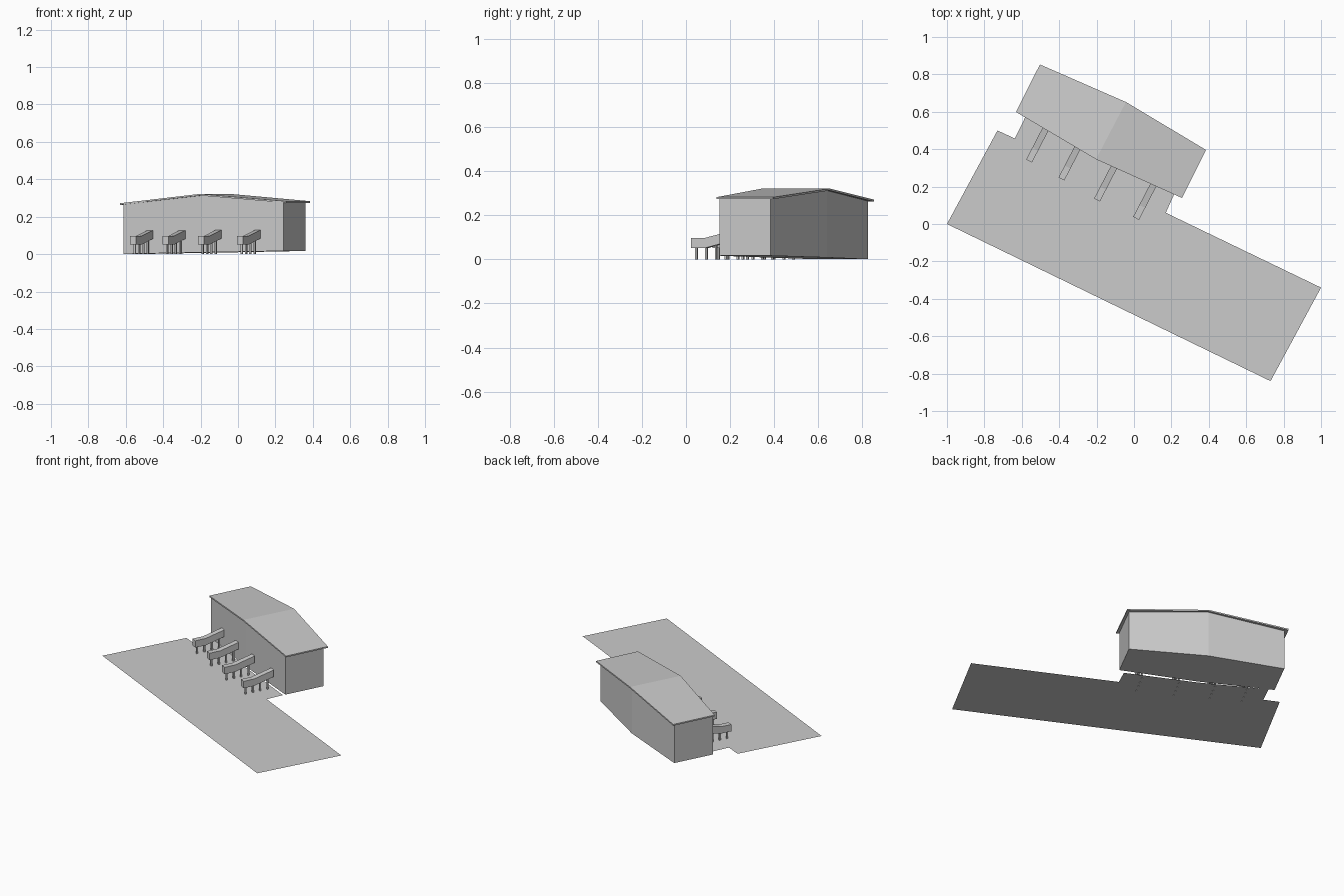
import bpy
import bmesh
from mathutils import Vector

if "Cube" in bpy.data.objects:
    bpy.data.objects.remove(bpy.data.objects["Cube"])

ACROSS = Vector((0.46, 0.888, 0)).normalized()   # from yard into the building
ALONG = Vector((ACROSS.y, -ACROSS.x, 0))         # along the building front


def finish(name, bm):
    bmesh.ops.recalc_face_normals(bm, faces=bm.faces)
    me = bpy.data.meshes.new(name)
    bm.to_mesh(me)
    bm.free()
    ob = bpy.data.objects.new(name, me)
    bpy.context.scene.collection.objects.link(ob)
    return ob


def sweep(name, sections):
    """Join equal four-point cross-sections into a closed solid."""
    bm = bmesh.new()
    rings = [[bm.verts.new(p) for p in s] for s in sections]
    for a, b in zip(rings, rings[1:]):
        for i in range(4):
            j = (i + 1) % 4
            bm.faces.new((a[i], a[j], b[j], b[i]))
    bm.faces.new(rings[0])
    bm.faces.new(rings[-1])
    return finish(name, bm)


def slab(name, frames):
    """Each frame: front xy, back xy, bottom z, top z."""
    return sweep(name, [[(*f, lo), (*b, lo), (*b, hi), (*f, hi)]
                        for f, b, lo, hi in frames])


# Hall walls, slightly bowed along both long sides, floor following the slope
slab("hall_walls", [
    ((-0.612, 0.592), (-0.492, 0.826), 0.001, 0.266),
    ((-0.197, 0.360), (-0.049, 0.640), 0.009, 0.314),
    ((0.243, 0.152), (0.362, 0.384), 0.017, 0.277)])

# Overhanging gabled roof
slab("roof", [
    ((-0.631, 0.599), (-0.503, 0.853), 0.263, 0.272),
    ((-0.203, 0.346), (-0.043, 0.652), 0.313, 0.322),
    ((0.257, 0.139), (0.385, 0.396), 0.274, 0.283)])

# Flat yard with the raised tab meeting the hall front
bm = bmesh.new()
outline = [(-1, 0), (0.73, -0.84), (1, -0.34), (0.17, 0.06), (0.217, 0.164),
           (-0.197, 0.360), (-0.58, 0.574), (-0.637, 0.457), (-0.73, 0.50)]
bm.faces.new([bm.verts.new((x, y, 0.002)) for x, y in outline])
yard = finish("yard", bm)

# Loading ramps: level outer end, then rising to the hall wall
PROFILE = [(0.0, 0.052, 0.097), (0.072, 0.052, 0.098), (0.205, 0.084, 0.129)]
HALF = 0.0175
LEG = 0.005


def underside(s):
    return 0.052 + max(0, s - 0.072) * 0.24


ends = [(-0.561, 0.337), (-0.388, 0.241), (-0.198, 0.128), (0.011, 0.030)]
for n, (x, y) in enumerate(ends, 1):
    base = Vector((x, y, 0))
    sections = []
    for s, lo, hi in PROFILE:
        c = base + ACROSS * s
        l, r = c - ALONG * HALF, c + ALONG * HALF
        sections.append([(l.x, l.y, lo), (r.x, r.y, lo),
                         (r.x, r.y, hi), (l.x, l.y, hi)])
    sweep(f"loading_ramp_{n}", sections)

    # Single row of posts below each ramp
    for k in range(4):
        s = 0.021 + 0.05 * k
        c = base + ACROSS * s
        f, b = ACROSS * -LEG, ACROSS * LEG
        ring = [c + f - ALONG * LEG, c + f + ALONG * LEG,
                c + b + ALONG * LEG, c + b - ALONG * LEG]
        top = underside(s) + 0.004
        sweep(f"ramp_{n}_post_{k + 1}",
              [[(p.x, p.y, z) for p in ring] for z in (0, top)])
